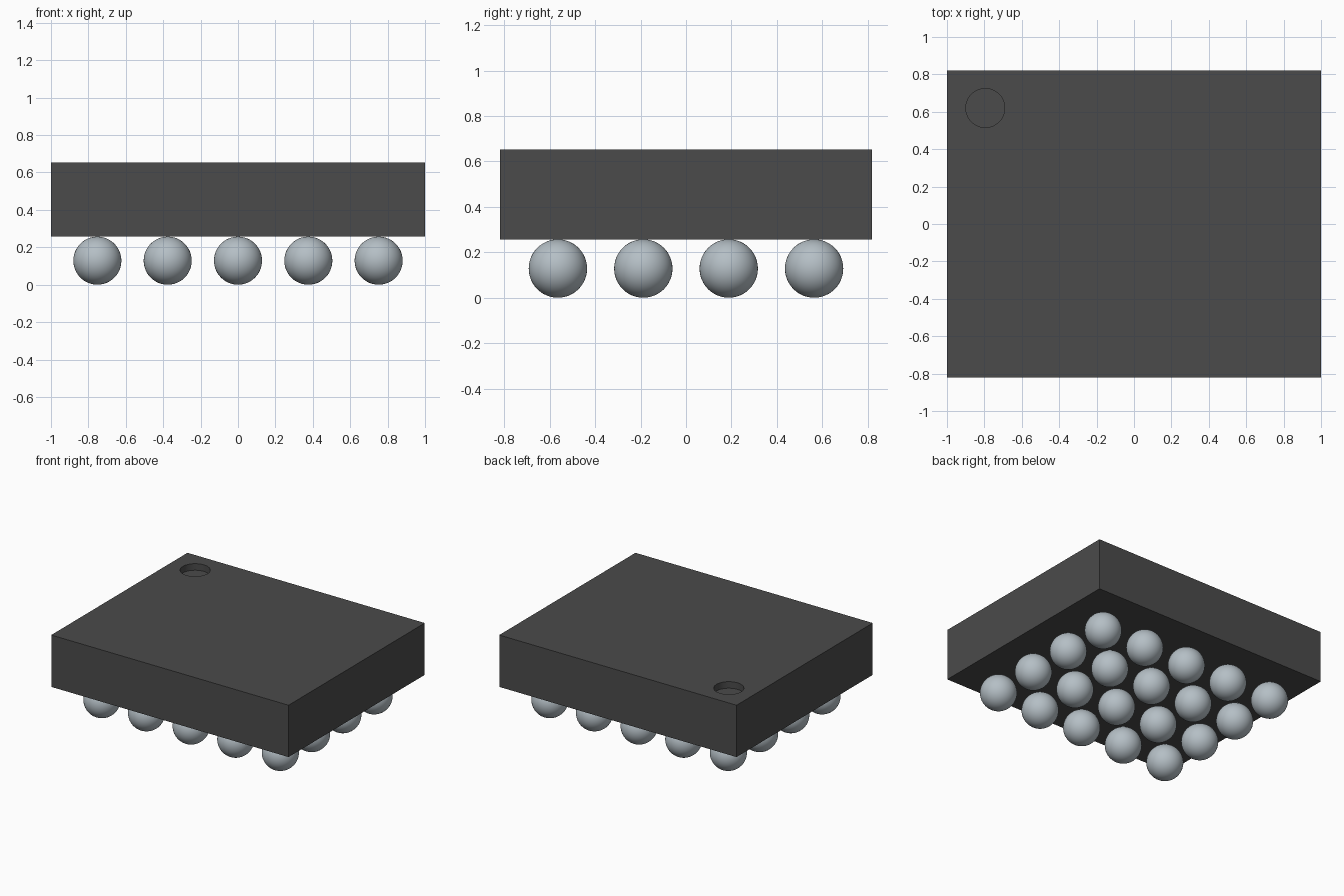
import bpy
import bmesh
import math

if "Cube" in bpy.data.objects:
    bpy.data.objects.remove(bpy.data.objects["Cube"], do_unlink=True)


def material(name, rgb):
    mat = bpy.data.materials.new(name)
    mat.use_nodes = True
    mat.diffuse_color = (*rgb, 1)
    mat.node_tree.nodes["Principled BSDF"].inputs["Base Color"].default_value = (*rgb, 1)
    return mat


dark_grey = material("dark grey", (0.07, 0.07, 0.07))
solder_grey = material("solder grey", (0.46, 0.52, 0.56))

RADIUS, PITCH = 0.1285, 0.376
BOTTOM, TOP = 2 * RADIUS, 0.652
HOLE_DEPTH = 0.05

# Package body
bpy.ops.mesh.primitive_cube_add(size=1, location=(0, 0, (BOTTOM + TOP) / 2))
body = bpy.context.object
body.name = "package_body"
body.scale = (2, 1.64, TOP - BOTTOM)
bpy.ops.object.transform_apply(location=False, rotation=False, scale=True)
body.data.materials.append(dark_grey)

# Round corner dimple, cut into the top
bpy.ops.mesh.primitive_cylinder_add(vertices=64, radius=0.104, depth=2 * HOLE_DEPTH,
                                    location=(-0.795, 0.62, TOP))
cutter = bpy.context.object
cutter.name = "corner_mark_cutter"
cutter.data.materials.append(dark_grey)
cutter.hide_render = True
cut = body.modifiers.new("corner_mark", "BOOLEAN")
cut.operation = "DIFFERENCE"
cut.solver = "EXACT"
cut.object = cutter
bpy.context.view_layer.objects.active = body
bpy.ops.object.select_all(action="DESELECT")
body.select_set(True)
bpy.ops.object.modifier_apply(modifier=cut.name)
bpy.data.objects.remove(cutter, do_unlink=True)
bpy.ops.object.shade_smooth_by_angle(angle=math.radians(30))

# Grid of solder balls, sharing one smooth mesh
ball_mesh = bpy.data.meshes.new("solder_ball")
bm = bmesh.new()
bmesh.ops.create_uvsphere(bm, u_segments=48, v_segments=24, radius=RADIUS)
for face in bm.faces:
    face.smooth = True
bm.to_mesh(ball_mesh)
bm.free()
ball_mesh.materials.append(solder_grey)

for row in range(4):
    for col in range(5):
        ball = bpy.data.objects.new(f"solder_ball_{row + 1}_{col + 1}", ball_mesh)
        ball.location = ((col - 2) * PITCH, (row - 1.5) * PITCH, RADIUS)
        bpy.context.collection.objects.link(ball)
